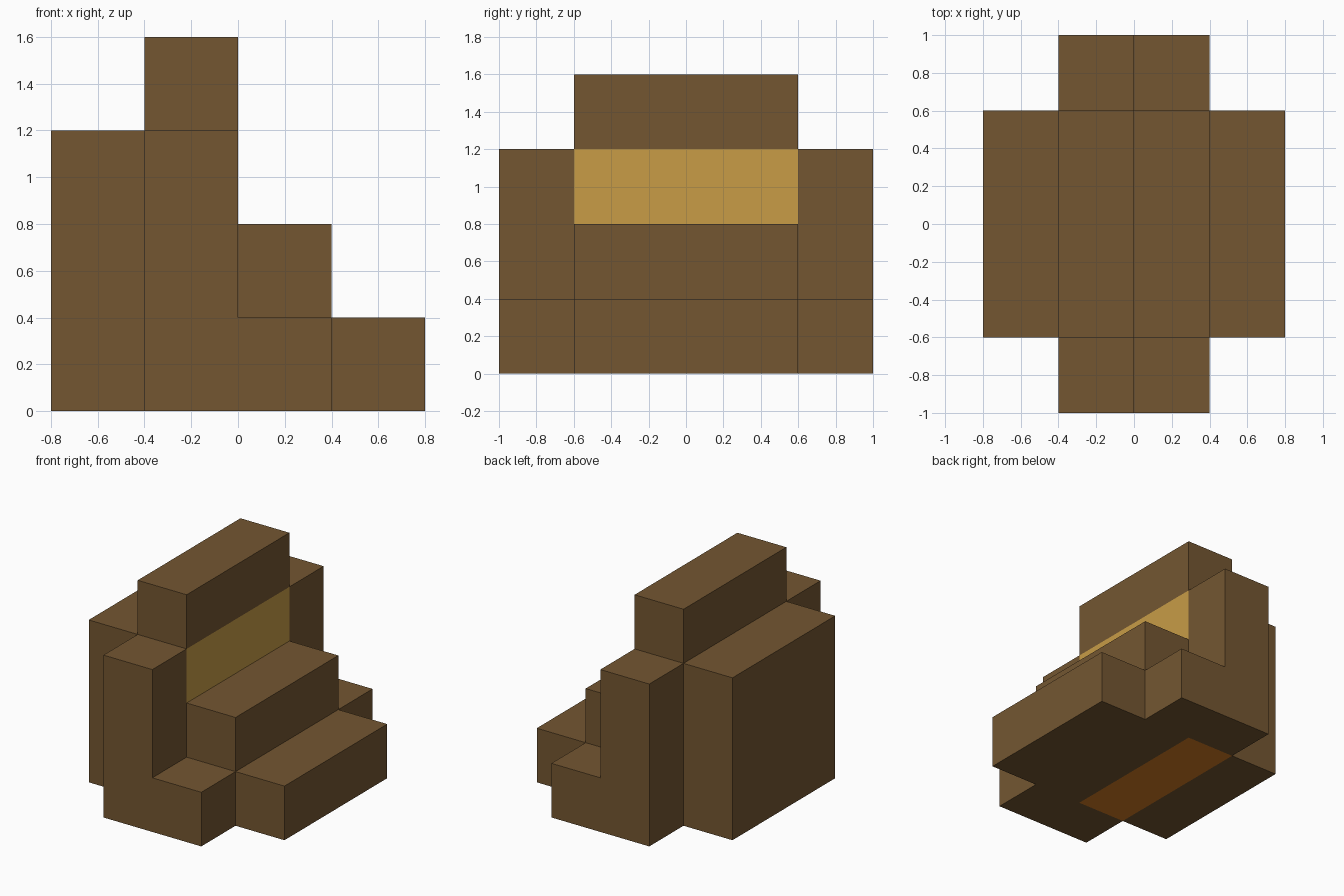
import bpy
import bmesh
from mathutils import Vector

if "Cube" in bpy.data.objects:
    bpy.data.objects.remove(bpy.data.objects["Cube"], do_unlink=True)


def make_material(name, rgb):
    mat = bpy.data.materials.new(name)
    color = (*rgb, 1.0)
    mat.diffuse_color = color
    mat.use_nodes = True
    bsdf = next(n for n in mat.node_tree.nodes if n.type == "BSDF_PRINCIPLED")
    bsdf.inputs["Base Color"].default_value = color
    return mat


brown = make_material("dark_brown", (0.174, 0.094, 0.031))
gold = make_material("pale_gold", (0.58, 0.335, 0.062))
orange = make_material("burnt_orange", (0.66, 0.195, 0.016))

U = 0.4           # block size
HALF = 1.5 * U    # half width of the middle section
OUTER = 2.5 * U   # outer side of the arms


def extrude_profile(name, profile, y0, y1, face_paint=None):
    """Extrude an (x, z) outline, given in block units, from y0 to y1."""
    bm = bmesh.new()
    outline = [bm.verts.new((x * U, y0, z * U)) for x, z in profile]
    cap = bm.faces.new(outline)
    extruded = bmesh.ops.extrude_face_region(bm, geom=[cap])["geom"]
    moved = [v for v in extruded if isinstance(v, bmesh.types.BMVert)]
    bmesh.ops.translate(bm, verts=moved, vec=Vector((0, y1 - y0, 0)))
    bmesh.ops.recalc_face_normals(bm, faces=bm.faces)
    if face_paint:
        for face in bm.faces:
            face.material_index = face_paint(face.normal)
    mesh = bpy.data.meshes.new(name)
    bm.to_mesh(mesh)
    bm.free()
    for mat in (brown, gold, orange) if face_paint else (brown,):
        mesh.materials.append(mat)
    obj = bpy.data.objects.new(name, mesh)
    bpy.context.collection.objects.link(obj)
    return obj


def block(name, x, bottom, top, face_paint=None):
    """One block-wide slab spanning the middle section."""
    outline = [(x, bottom), (x + 1, bottom), (x + 1, top), (x, top)]
    return extrude_profile(name, outline, -HALF, HALF, face_paint)


def core_paint(normal):
    # gold backrest on the +x face, orange underside
    if normal.x > 0.5:
        return 1
    return 2 if normal.z < -0.5 else 0


# Middle section, from back to front
block("back_panel", -2, 0, 3)
block("backrest_core", -1, 0, 3, core_paint)
block("backrest_crest", -1, 3, 4)
block("seat", 0, 0, 2)
block("front_step", 1, 0, 1)

# L-shaped arms on both sides
arm_outline = [(-1, 0), (1, 0), (1, 1), (0, 1), (0, 3), (-1, 3)]
for side, sign in (("left", 1), ("right", -1)):
    extrude_profile(f"{side}_arm", arm_outline, sign * HALF, sign * OUTER)
